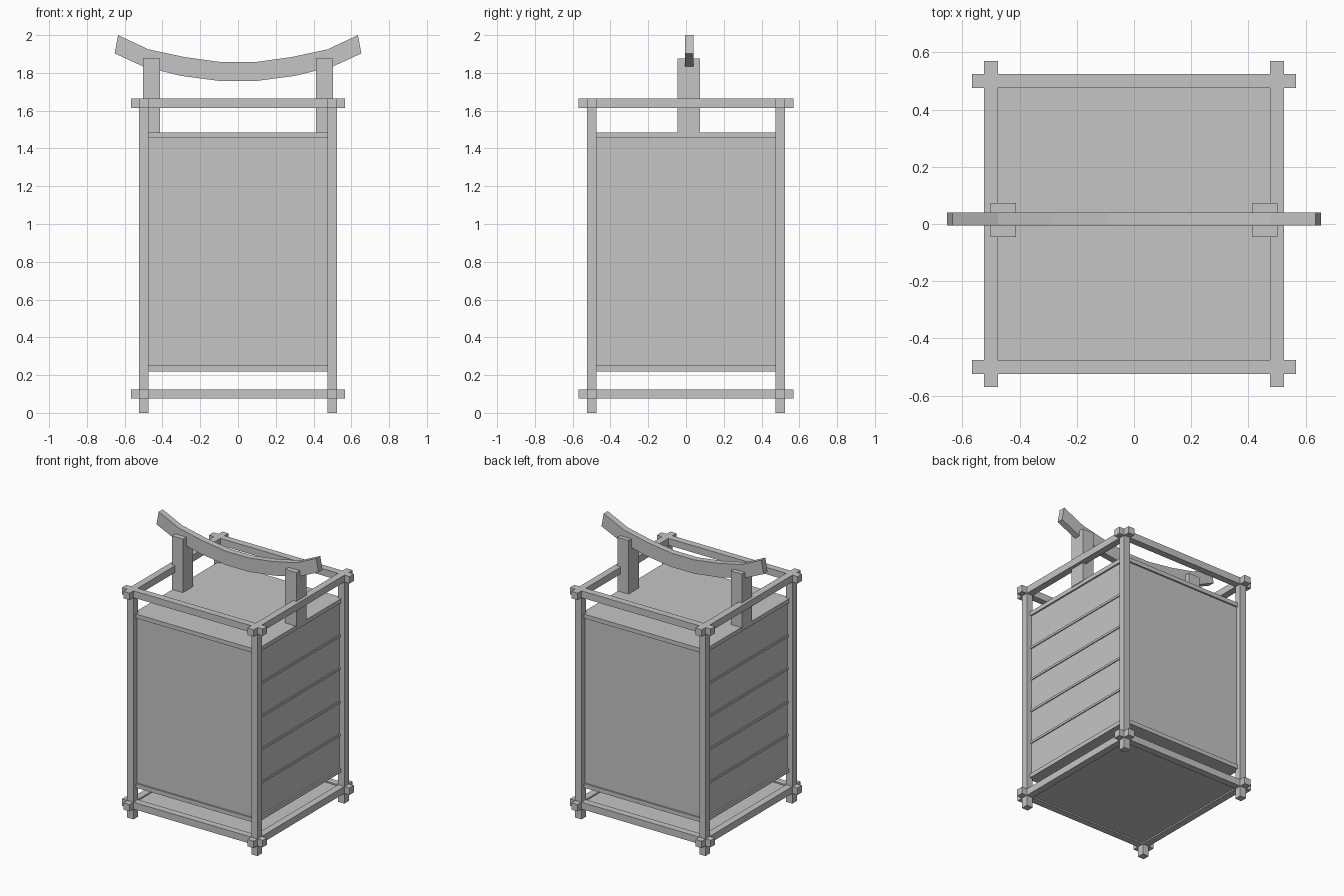
import bpy, bmesh

if "Cube" in bpy.data.objects:
    bpy.data.objects.remove(bpy.data.objects["Cube"])

wood = bpy.data.materials.new("plain_grey")
wood.diffuse_color = (0.56, 0.56, 0.56, 1)
wood.use_nodes = True
wood.node_tree.nodes["Principled BSDF"].inputs["Base Color"].default_value = wood.diffuse_color


def finish(name, bm):
    bmesh.ops.recalc_face_normals(bm, faces=bm.faces)
    mesh = bpy.data.meshes.new(name)
    bm.to_mesh(mesh)
    bm.free()
    mesh.materials.append(wood)
    obj = bpy.data.objects.new(name, mesh)
    bpy.context.collection.objects.link(obj)
    return obj


def box(name, x0, x1, y0, y1, z0, z1):
    bm = bmesh.new()
    bmesh.ops.create_cube(bm, size=1)
    for v in bm.verts:
        v.co.x = x1 if v.co.x > 0 else x0
        v.co.y = y1 if v.co.y > 0 else y0
        v.co.z = z1 if v.co.z > 0 else z0
    return finish(name, bm)


R = 0.025          # half thickness of posts and rails
C = 0.5            # post centre offset
TOP = 1.665

# Corner posts
for sx in (-1, 1):
    for sy in (-1, 1):
        box("corner_post", sx * C - R, sx * C + R, sy * C - R, sy * C + R, 0, TOP)

# Crossing rails at the bottom and top, with ends past the posts
for level, z in (("bottom", 0.075), ("top", TOP - 0.05)):
    for s in (-1, 1):
        box(level + "_cross_rail", -0.567, 0.567, s * C - R, s * C + R, z, z + 0.05)
        box(level + "_side_rail", s * C - R, s * C + R, -0.57, 0.57, z, z + 0.05)

# Base board between the bottom rails
box("base_board", -0.48, 0.48, -0.48, 0.48, 0.085, 0.115)

# Lantern body: panels between a floor and a lid
box("paper_body", -0.485, 0.485, -0.485, 0.485, 0.24, 1.465)
box("body_floor", -0.497, 0.497, -0.497, 0.497, 0.22, 0.25)
box("body_lid", -0.497, 0.497, -0.497, 0.497, 1.455, 1.485)

# Thin slats across the left and right panels
for s in (-1, 1):
    for i in range(1, 5):
        z = 0.25 + 1.205 * i / 5
        a, b = sorted((s * 0.48, s * 0.492))
        box("side_slat", a, b, -0.48, 0.48, z - 0.008, z + 0.008)

# Handle uprights on the lid
for s in (-1, 1):
    a, b = sorted((s * 0.412, s * 0.502))
    box("handle_upright", a, b, -0.045, 0.073, 1.48, 1.875)

# Curved handle beam: half profile (x low, z low, x high, z high), mirrored
half = [(0.095, 1.757, 0.09, 1.857), (0.30, 1.784, 0.285, 1.884),
        (0.50, 1.833, 0.475, 1.925), (0.653, 1.903, 0.635, 2.0)]
stations = [(-a, b, -c, d) for a, b, c, d in reversed(half)] + half
bm = bmesh.new()
rings = []
for xl, zl, xh, zh in stations:
    rings.append([bm.verts.new(p) for p in (
        (xl, -0.006, zl), (xl, 0.04, zl), (xh, 0.04, zh), (xh, -0.006, zh))])
for r, q in zip(rings, rings[1:]):
    for k in range(4):
        n = (k + 1) % 4
        bm.faces.new((r[k], r[n], q[n], q[k]))
bm.faces.new(rings[0])
bm.faces.new(rings[-1])
finish("handle_beam", bm)
